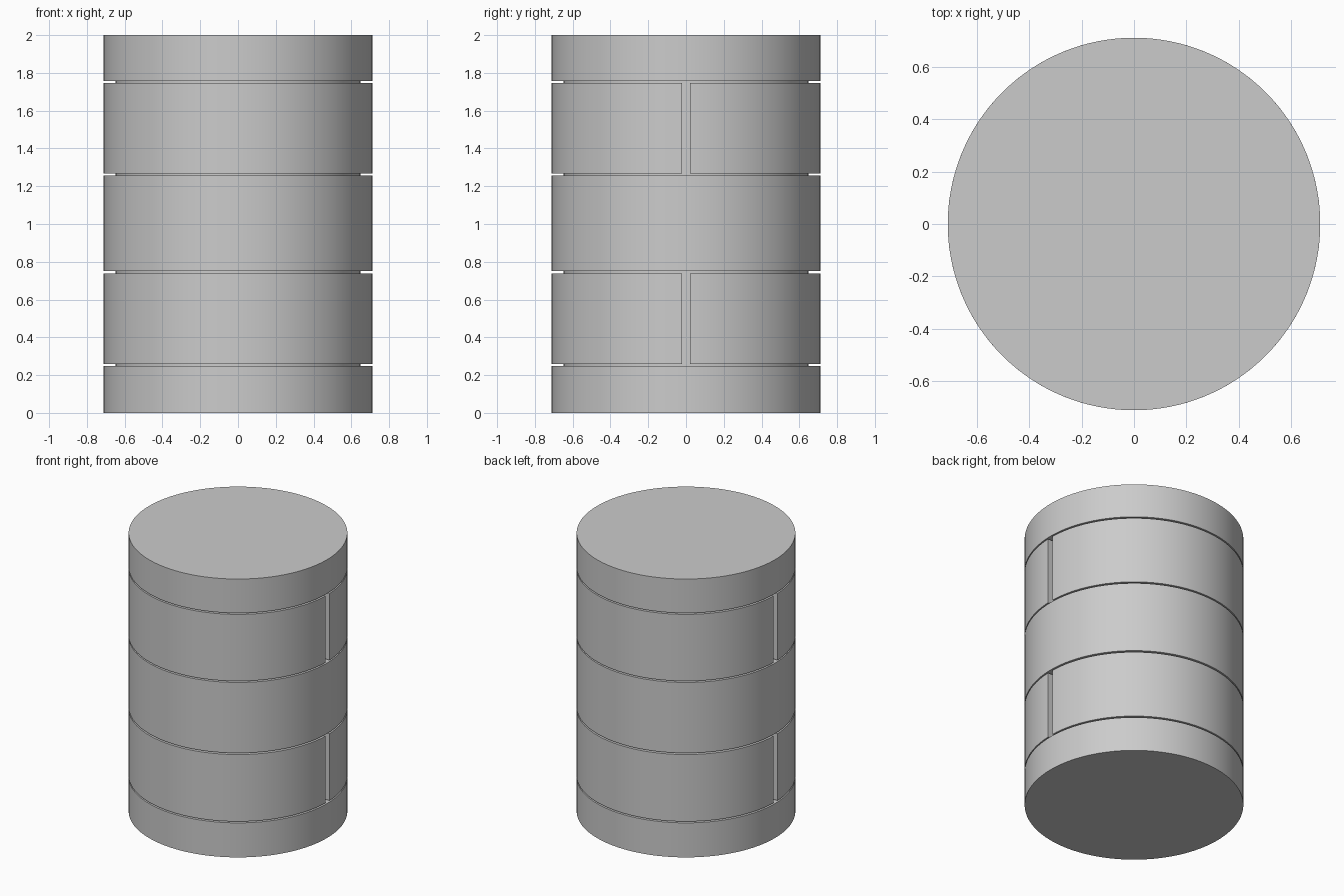
import bpy
import math

RADIUS = 0.712
CORE = 0.648
HALF_SLOT = 0.0225
SEGMENTS = 128

old = bpy.data.objects.get("Cube")
if old:
    bpy.data.objects.remove(old, do_unlink=True)

grey = bpy.data.materials.new("plain grey")
grey.use_nodes = True
colour = (0.6, 0.6, 0.6, 1)
grey.diffuse_color = colour
grey.node_tree.nodes["Principled BSDF"].inputs["Base Color"].default_value = colour


def prism(name, outline, low, high):
    """Extrude a closed plan outline from low to high."""
    n = len(outline)
    verts = [(x, y, z) for z in (low, high) for x, y in outline]
    faces = [tuple(reversed(range(n))), tuple(range(n, 2 * n))]
    faces += [(i, (i + 1) % n, n + (i + 1) % n, n + i) for i in range(n)]
    mesh = bpy.data.meshes.new(name)
    mesh.from_pydata(verts, [], faces)
    mesh.materials.append(grey)
    obj = bpy.data.objects.new(name, mesh)
    bpy.context.collection.objects.link(obj)
    bpy.ops.object.select_all(action="DESELECT")
    obj.select_set(True)
    bpy.context.view_layer.objects.active = obj
    bpy.ops.object.shade_smooth_by_angle(angle=math.radians(30))
    return obj


def arc(radius, start, end, steps):
    angles = [start + (end - start) * i / steps for i in range(steps + 1)]
    return [(radius * math.cos(a), radius * math.sin(a)) for a in angles]


def circle(radius):
    return arc(radius, 0, math.tau, SEGMENTS)[:-1]


def half_shell(side):
    """Curved panel with flat ends parallel to the slot, on one side of it."""
    inner = CORE - 0.01
    a, b = (math.asin(HALF_SLOT / r) for r in (RADIUS, inner))
    outline = arc(RADIUS, a, math.pi - a, SEGMENTS // 2)
    outline += arc(inner, math.pi - b, b, SEGMENTS // 2)
    return [(side * x, side * y) for x, y in outline]


# Inner core seen at the bottom of the grooves and slots
prism("inner_core", circle(CORE), 0.2, 1.8)

# Full round bands
for name, low, high in (("base_cap", 0, 0.248),
                        ("middle_band", 0.75, 1.257),
                        ("top_cap", 1.756, 2)):
    prism(name, circle(RADIUS), low, high)

# Split bands: front and back panels with a slot on each side
for level, low, high in (("lower", 0.258, 0.739), ("upper", 1.267, 1.746)):
    for place, side in (("front", -1), ("back", 1)):
        prism(f"{level}_{place}_panel", half_shell(side), low, high)
